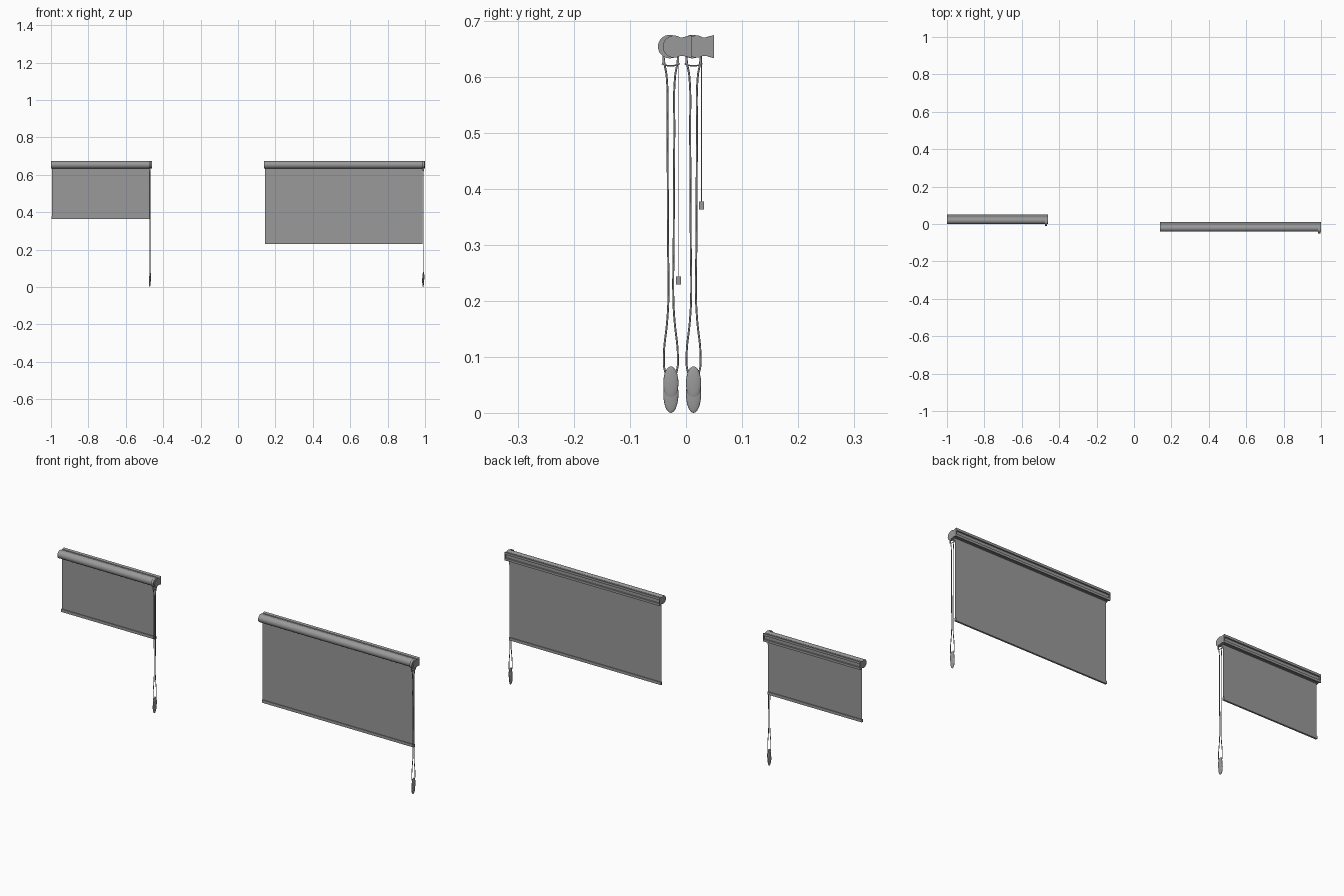
import bpy, bmesh, math
from mathutils import Vector

if "Cube" in bpy.data.objects:
    bpy.data.objects.remove(bpy.data.objects["Cube"])

ZC = 0.6535  # roller axis height

grey = bpy.data.materials.new("dark_grey")
grey.diffuse_color = (0.32, 0.32, 0.32, 1)
grey.use_nodes = True
grey.node_tree.nodes["Principled BSDF"].inputs["Base Color"].default_value = grey.diffuse_color


def smooth(ob, angle=35):
    bpy.ops.object.select_all(action='DESELECT')
    ob.select_set(True)
    bpy.context.view_layer.objects.active = ob
    bpy.ops.object.shade_smooth_by_angle(angle=math.radians(angle))


def extrude_x(name, profile, x0, x1):
    """Extrude a closed (y, z) profile from x0 to x1."""
    bm = bmesh.new()
    face = bm.faces.new([bm.verts.new((x0, y, z)) for y, z in profile])
    ext = bmesh.ops.extrude_face_region(bm, geom=[face])
    moved = [g for g in ext['geom'] if isinstance(g, bmesh.types.BMVert)]
    bmesh.ops.translate(bm, verts=moved, vec=(x1 - x0, 0, 0))
    # the extrusion can drop the starting face, so close any open end
    bmesh.ops.holes_fill(bm, edges=[e for e in bm.edges if e.is_boundary], sides=0)
    bmesh.ops.recalc_face_normals(bm, faces=bm.faces)
    me = bpy.data.meshes.new(name)
    bm.to_mesh(me)
    bm.free()
    me.materials.append(grey)
    ob = bpy.data.objects.new(name, me)
    bpy.context.collection.objects.link(ob)
    smooth(ob)
    return ob


def arc(cy, cz, r, a0, a1, n):
    return [(cy + r * math.cos(math.radians(a0 + (a1 - a0) * i / n)),
             cz + r * math.sin(math.radians(a0 + (a1 - a0) * i / n))) for i in range(n + 1)]


def rect(y0, y1, z0, z1):
    return [(y0, z0), (y1, z0), (y1, z1), (y0, z1)]


def tube(name, pts, radius, cyclic):
    cu = bpy.data.curves.new(name, 'CURVE')
    cu.dimensions = '3D'
    cu.bevel_depth = radius
    cu.bevel_resolution = 2
    cu.resolution_u = 8
    cu.use_fill_caps = True
    cu.materials.append(grey)
    sp = cu.splines.new('BEZIER')
    sp.bezier_points.add(len(pts) - 1)
    for bp, p in zip(sp.bezier_points, pts):
        bp.co = Vector(p)
        bp.handle_left_type = bp.handle_right_type = 'AUTO'
    sp.use_cyclic_u = cyclic
    ob = bpy.data.objects.new(name, cu)
    bpy.context.collection.objects.link(ob)
    return ob


def ellipsoid(name, loc, scale):
    bpy.ops.mesh.primitive_uv_sphere_add(segments=24, ring_count=16, radius=1, location=loc)
    ob = bpy.context.object
    ob.name = name
    ob.scale = scale
    ob.data.materials.append(grey)
    smooth(ob, 60)
    return ob


def blind(side, x0, x1, yc, bottom):
    cx = x1 - 0.0095  # chain plane

    # cassette: round front lobe, grooved waist, flared back with mounting channel
    lobe = arc(yc + 0.0055, ZC, 0.0198, 56, 304, 24)
    low = [(0.0205, -0.0163), (0.0215, -0.0135), (0.0235, -0.0135), (0.0245, -0.0175),
           (0.0365, -0.0205)]
    channel = [(0.0365, -0.009), (0.029, -0.009), (0.029, 0.009), (0.0365, 0.009)]
    high = [(y, -z) for y, z in reversed(low)]
    place = lambda pts: [(yc + y, ZC + z) for y, z in pts]
    extrude_x(side + "_cassette", lobe + place(low + channel + high), x0 + 0.004, x1 - 0.004)
    # end caps close the same outline without groove or channel
    flat = [(0.021, -0.0165), (0.0245, -0.0172), (0.0365, -0.0205)]
    cap = lobe + place(flat + [(y, -z) for y, z in reversed(flat)])
    extrude_x(side + "_end_cap_left", cap, x0, x0 + 0.004)
    extrude_x(side + "_end_cap_right", cap, x1 - 0.004, x1)

    # chain drive housing
    extrude_x(side + "_drive_housing", arc(yc - 0.002, ZC, 0.021, 0, 348.75, 31),
              x1 - 0.015, x1 - 0.003)

    # chain guide below the housing
    tube(side + "_chain_guide", [(cx, yc - 0.016, 0.623), (cx, yc - 0.008, 0.620),
                                 (cx, yc + 0.008, 0.620), (cx, yc + 0.016, 0.623)], 0.0013, False)
    for tag, s in (("front", -1), ("back", 1)):
        y = yc + s * 0.0135
        extrude_x(f"{side}_guide_tab_{tag}", rect(y - 0.001, y + 0.001, 0.621, 0.640),
                  cx - 0.003, cx + 0.003)

    # fabric and bottom bar
    fy = yc + 0.014
    extrude_x(side + "_fabric", rect(fy - 0.0006, fy + 0.0006, bottom + 0.008, 0.645),
              x0 + 0.005, x1 - 0.013)
    extrude_x(side + "_bottom_bar", rect(fy - 0.0045, fy + 0.0045, bottom - 0.001, bottom + 0.013),
              x0 + 0.004, x1 - 0.013)

    # hanging chain loop, mirrored front to back
    half = [(0.012, 0.645), (0.012, 0.628), (0.0075, 0.600), (0.0062, 0.50), (0.0050, 0.30),
            (0.0045, 0.20), (0.0065, 0.165), (0.0125, 0.10), (0.0105, 0.075)]
    loop = ([(0, 0.660)] + half + [(0, 0.055)] + [(-y, z) for y, z in reversed(half)])
    tube(side + "_chain", [(cx, yc + y, z) for y, z in loop], 0.0017, True)

    # chain weight: two overlapping flattened shells
    ellipsoid(side + "_weight_upper", (cx + 0.001, yc, 0.053), (0.0048, 0.0135, 0.030))
    ellipsoid(side + "_weight_lower", (cx - 0.001, yc, 0.034), (0.0048, 0.0135, 0.034))


blind("left", -1.0, -0.461, 0.0135, 0.364)
blind("right", 0.14, 1.0, -0.027, 0.230)
